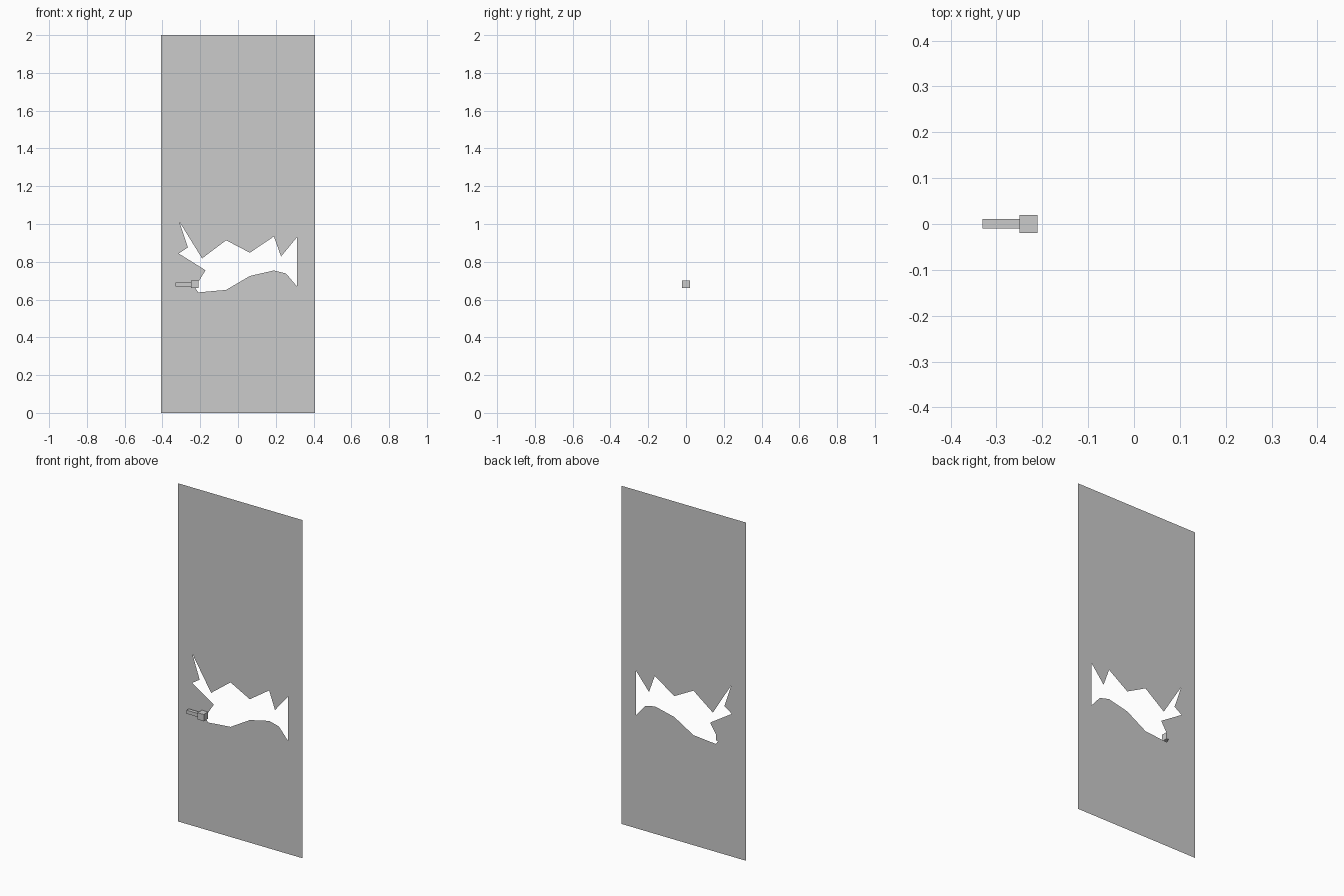
import bpy, bmesh

if "Cube" in bpy.data.objects:
    bpy.data.objects.remove(bpy.data.objects["Cube"])

DOOR_Y = 0.02


def add_box(name, lo, hi):
    bm = bmesh.new()
    bmesh.ops.create_cube(bm, size=1)
    for v in bm.verts:
        v.co = [a + (c + 0.5) * (b - a) for a, b, c in zip(lo, hi, v.co)]
    finish(bm, name)


def finish(bm, name):
    mesh = bpy.data.meshes.new(name)
    bm.to_mesh(mesh)
    bm.free()
    bpy.context.collection.objects.link(bpy.data.objects.new(name, mesh))


def add_loop(bm, points):
    verts = [bm.verts.new((x, DOOR_Y, z)) for x, z in points]
    return [bm.edges.new((v, verts[i - 1])) for i, v in enumerate(verts)]


# Thin door sheet with a jagged broken hole
outline = [(-0.407, 0), (0.407, 0), (0.407, 2), (-0.407, 2)]
hole = [(-0.312, 1.015), (-0.19, 0.818), (-0.063, 0.914), (0.063, 0.848),
        (0.19, 0.934), (0.228, 0.828), (0.312, 0.93), (0.312, 0.67),
        (0.254, 0.738), (0.19, 0.754), (0.063, 0.725), (-0.063, 0.651),
        (-0.21, 0.638), (-0.228, 0.665), (-0.206, 0.70), (-0.172, 0.755),
        (-0.314, 0.844), (-0.265, 0.876)]
bm = bmesh.new()
edges = add_loop(bm, outline) + add_loop(bm, hole)
bmesh.ops.triangle_fill(bm, edges=edges, use_beauty=True, normal=(0, -1, 0))
for f in bm.faces:
    f.normal_update()
    if f.normal.y > 0:
        f.normal_flip()
finish(bm, "door_panel")

# Handle: square mount and a slimmer grip pointing left
add_box("handle_mount", (-0.25, -0.02, 0.66), (-0.21, 0.02, 0.70))
add_box("handle_grip", (-0.33, -0.01, 0.669), (-0.25, 0.011, 0.69))
